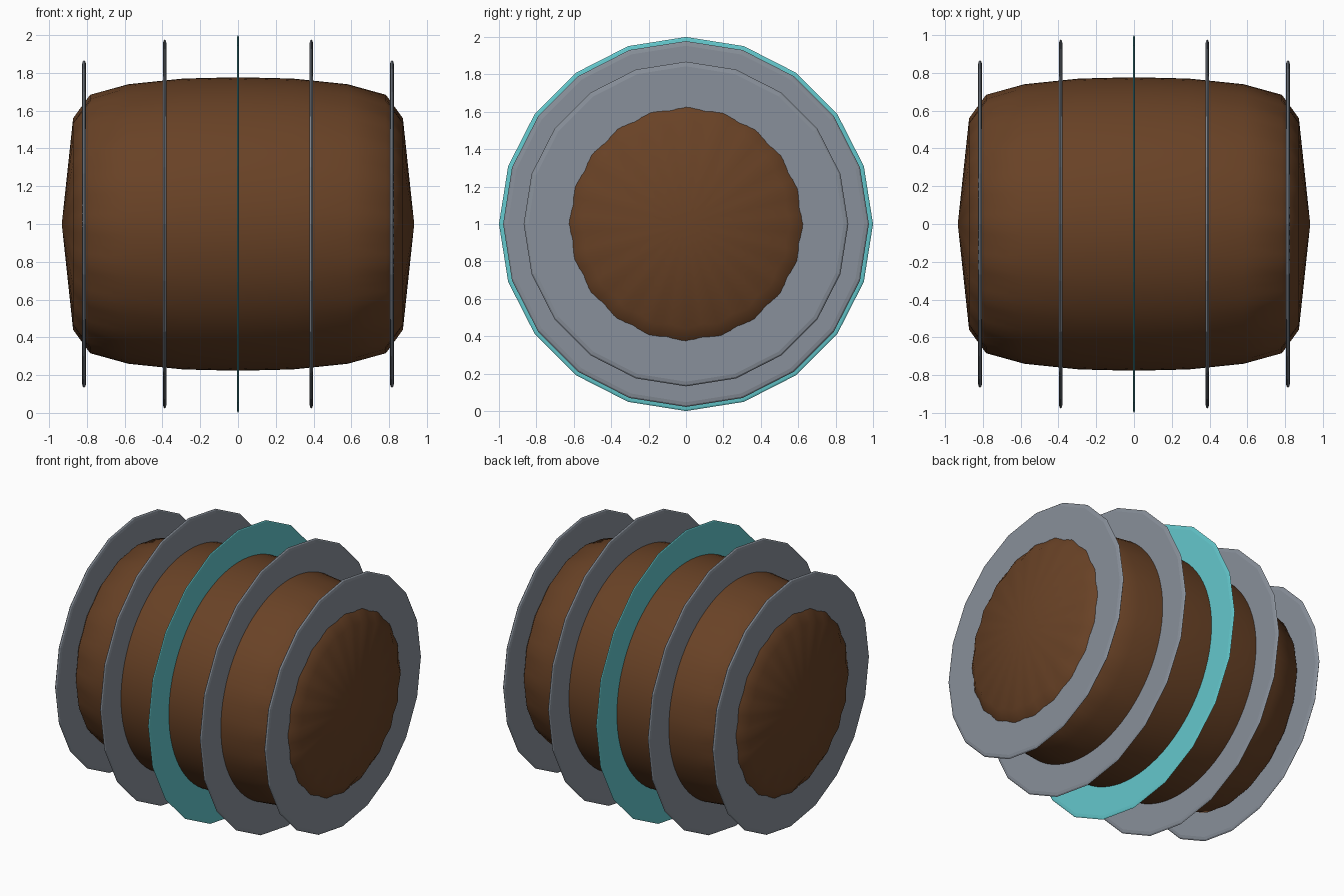
import bpy
import bmesh
from math import cos, sin, tau, radians

cube = bpy.data.objects.get("Cube")
if cube:
    bpy.data.objects.remove(cube, do_unlink=True)


def material(name, colour):
    m = bpy.data.materials.new(name)
    m.use_nodes = True
    m.diffuse_color = (*colour, 1)
    bsdf = next(n for n in m.node_tree.nodes if n.type == 'BSDF_PRINCIPLED')
    bsdf.inputs["Base Color"].default_value = (*colour, 1)
    return m


wood = material("brown wood", (0.14, 0.054, 0.019))
steel = material("grey steel", (0.25, 0.28, 0.325))
teal = material("teal enamel", (0.127, 0.58, 0.61))


def lathe(name, profile, sides, mat, closed=False):
    """Spin (x, radius, ripple) points around the x axis."""
    bm = bmesh.new()
    loops = []
    for x, r, ripple in profile:
        if r == 0:
            loops.append([bm.verts.new((x, 0, 0))] * sides)
            continue
        loop = []
        for i in range(sides):
            a = tau * i / sides
            rad = r + ripple * cos(20 * a)
            loop.append(bm.verts.new((x, rad * sin(a), rad * cos(a))))
        loops.append(loop)
    pairs = list(zip(loops, loops[1:]))
    if closed:
        pairs.append((loops[-1], loops[0]))
    for p, q in pairs:
        for i in range(sides):
            j = (i + 1) % sides
            bm.faces.new(dict.fromkeys((p[i], p[j], q[j], q[i])))
    bmesh.ops.recalc_face_normals(bm, faces=bm.faces)
    mesh = bpy.data.meshes.new(name)
    bm.to_mesh(mesh)
    bm.free()
    mesh.materials.append(mat)
    obj = bpy.data.objects.new(name, mesh)
    obj.location.z = 1
    bpy.context.collection.objects.link(obj)
    return obj


# Bulging barrel with shallow conical ends and faintly scalloped shoulders
half = [(0.933, 0, 0), (0.873, 0.55, 0.01), (0.783, 0.68, 0.004),
        (0.58, 0.74, 0), (0.29, 0.77, 0)]
profile = half + [(0, 0.777, 0)] + [(-x, r, k) for x, r, k in reversed(half)]
barrel = lathe("barrel", profile, 80, wood)
bpy.context.view_layer.objects.active = barrel
barrel.select_set(True)
bpy.ops.object.shade_smooth_by_angle(angle=radians(60))
barrel.select_set(False)


# Thin flat hoops with tapered rims
def hoop(name, x, r, inner, t, mat):
    section = [(-t, inner), (-t, r - 0.025), (-0.65 * t, r - 0.008), (0, r),
               (0.65 * t, r - 0.008), (t, r - 0.025), (t, inner)]
    lathe(name, [(x + dx, rad, 0) for dx, rad in section], 20, mat, closed=True)


hoop("centre_hoop", 0, 1.0, 0.7, 0.006, teal)
for side, s in (("left", 1), ("right", -1)):
    hoop(side + "_middle_hoop", s * 0.388, 0.978, 0.7, 0.01, steel)
    hoop(side + "_end_hoop", s * 0.815, 0.868, 0.56, 0.011, steel)
